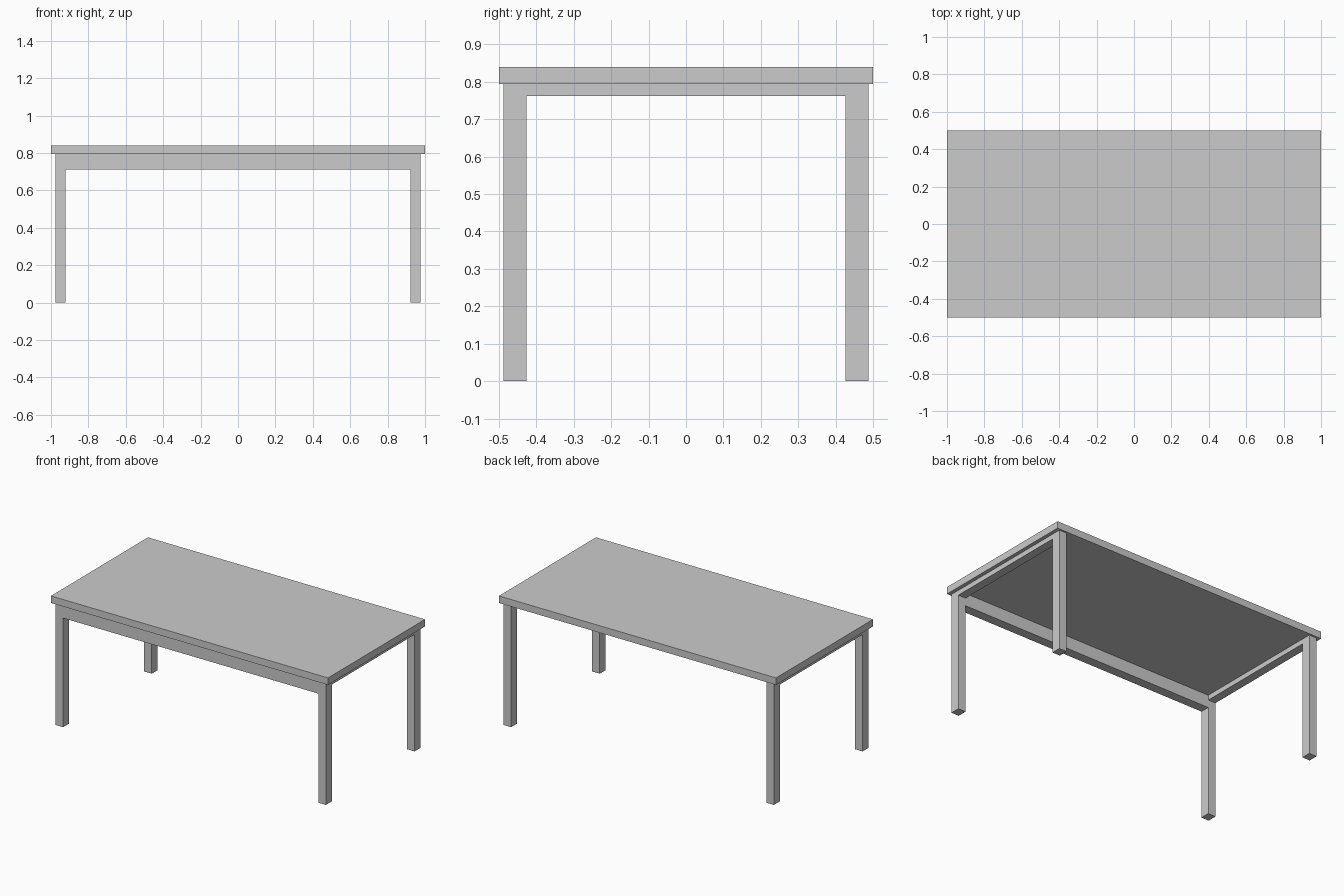
import bpy

if "Cube" in bpy.data.objects:
    bpy.data.objects.remove(bpy.data.objects["Cube"])


def box(name, x, y, z):
    """Box spanning the given (min, max) ranges."""
    bpy.ops.mesh.primitive_cube_add(size=1, location=[(a + b) / 2 for a, b in (x, y, z)])
    obj = bpy.context.object
    obj.name = name
    obj.scale = [b - a for a, b in (x, y, z)]
    bpy.ops.object.transform_apply(location=False, rotation=False, scale=True)
    return obj


def span(sign, inner, outer):
    """Range between inner and outer on the chosen side of an axis."""
    return tuple(sorted((sign * inner, sign * outer)))


TOP_Z, UNDER_Z = 0.84, 0.794
LEG_X = (0.921, 0.976)
LEG_Y = (0.426, 0.488)

# Tabletop
box("tabletop", (-1, 1), (-0.5, 0.5), (UNDER_Z, TOP_Z))

for sx, side in ((-1, "left"), (1, "right")):
    # Legs
    for sy, end in ((-1, "front"), (1, "back")):
        box(f"{end}_{side}_leg", span(sx, *LEG_X), span(sy, *LEG_Y), (0, UNDER_Z))
    # Shallow side rails, flush with the legs
    box(f"{side}_rail", span(sx, *LEG_X), (-LEG_Y[0], LEG_Y[0]), (0.762, UNDER_Z))

# Deep front apron; the back is left open
box("front_apron", (-LEG_X[0], LEG_X[0]), span(-1, *LEG_Y), (0.712, UNDER_Z))
